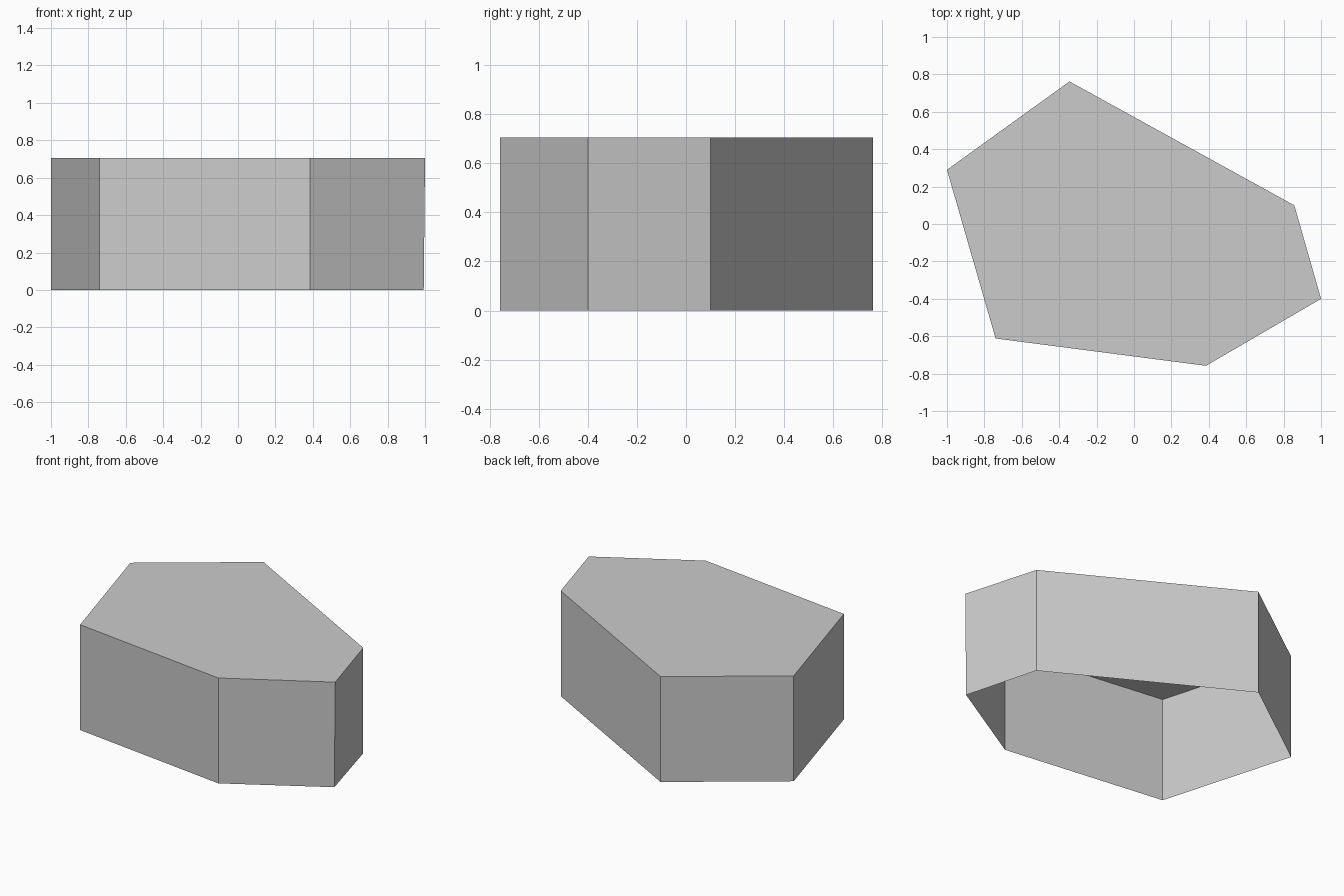
import bpy
import bmesh
from mathutils import Vector

cube = bpy.data.objects.get("Cube")
if cube:
    bpy.data.objects.remove(cube, do_unlink=True)

# Plain grey surface
grey = bpy.data.materials.new("light_grey")
grey.use_nodes = True
colour = (0.6, 0.6, 0.6, 1)
grey.diffuse_color = colour
grey.node_tree.nodes["Principled BSDF"].inputs["Base Color"].default_value = colour

HEIGHT = 0.705
OUTLINE = [(-0.74, -0.612), (0.385, -0.758), (1.0, -0.4),
           (0.857, 0.1), (-0.345, 0.762), (-1.0, 0.29)]

# Six-sided shell: walls and a flat lid, open underneath
bm = bmesh.new()
lid = bm.faces.new([bm.verts.new((x, y, HEIGHT)) for x, y in OUTLINE])
walls = bmesh.ops.extrude_edge_only(bm, edges=list(lid.edges))
lower = [g for g in walls["geom"] if isinstance(g, bmesh.types.BMVert)]
bmesh.ops.translate(bm, verts=lower, vec=Vector((0, 0, -HEIGHT)))

# The right-hand corner leans in slightly at its foot
max(lower, key=lambda v: v.co.x).co.x -= 0.007

bmesh.ops.recalc_face_normals(bm, faces=bm.faces)
bm.faces.ensure_lookup_table()
if lid.normal.z < 0:
    bmesh.ops.reverse_faces(bm, faces=bm.faces)

mesh = bpy.data.meshes.new("open_shell")
bm.to_mesh(mesh)
bm.free()
mesh.materials.append(grey)
shell = bpy.data.objects.new("open_shell", mesh)
bpy.context.collection.objects.link(shell)
